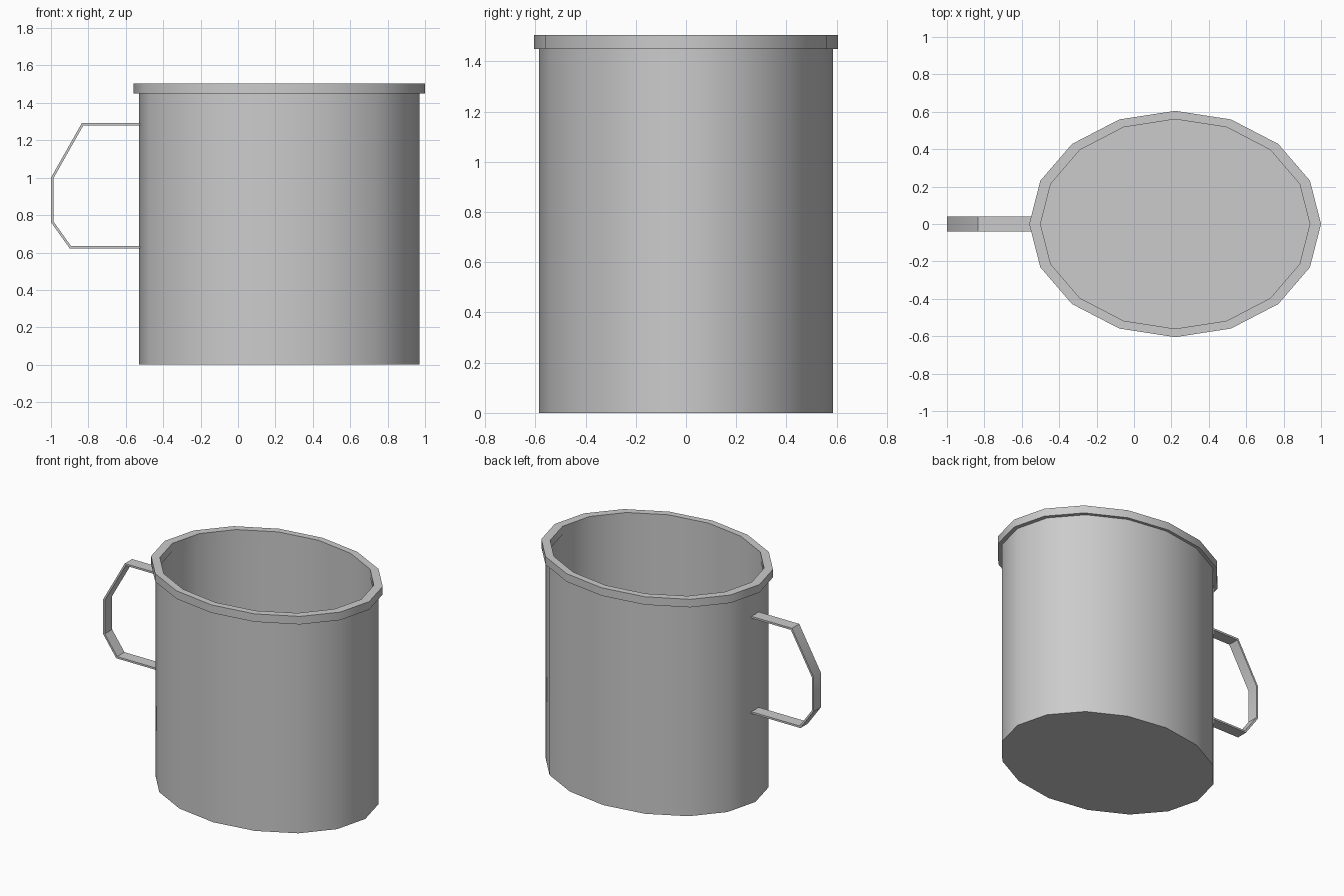
import bpy, bmesh
from math import cos, sin, pi, radians
from mathutils import Vector

old = bpy.data.objects.get("Cube")
if old:
    bpy.data.objects.remove(old, do_unlink=True)

SIDES = 16
CENTRE_X = 0.22

grey = bpy.data.materials.new("mug_grey")
grey.use_nodes = True
grey.diffuse_color = (0.6, 0.6, 0.6, 1)
grey.node_tree.nodes["Principled BSDF"].inputs["Base Color"].default_value = (0.6, 0.6, 0.6, 1)


def finish(name, bm, angle):
    bmesh.ops.recalc_face_normals(bm, faces=bm.faces[:])
    mesh = bpy.data.meshes.new(name)
    bm.to_mesh(mesh)
    bm.free()
    mesh.materials.append(grey)
    obj = bpy.data.objects.new(name, mesh)
    bpy.context.collection.objects.link(obj)
    bpy.ops.object.select_all(action='DESELECT')
    obj.select_set(True)
    bpy.context.view_layer.objects.active = obj
    bpy.ops.object.shade_smooth_by_angle(angle=radians(angle))
    return obj


def oval_loft(name, profile, closed):
    """Join oval rings (x radius, y radius, z); cap the ends or close the loop."""
    bm = bmesh.new()
    rings = []
    for rx, ry, z in profile:
        rings.append([bm.verts.new((CENTRE_X + rx * cos(2 * pi * i / SIDES),
                                    ry * sin(2 * pi * i / SIDES), z))
                      for i in range(SIDES)])
    pairs = list(zip(rings, rings[1:]))
    if closed:
        pairs.append((rings[-1], rings[0]))
    else:
        bm.faces.new(rings[0])
        bm.faces.new(rings[-1])
    for a, b in pairs:
        for i in range(SIDES):
            j = (i + 1) % SIDES
            bm.faces.new((a[i], a[j], b[j], b[i]))
    return finish(name, bm, 30)


# Hollow cup: outer base, outer wall, inner wall, inner floor
oval_loft("cup_body", [(0.75, 0.585, 0), (0.75, 0.585, 1.47),
                       (0.725, 0.563, 1.47), (0.725, 0.563, 0.02)], False)

# Raised lip around the mouth
oval_loft("rim", [(0.78, 0.605, 1.45), (0.78, 0.605, 1.505),
                  (0.72, 0.56, 1.505), (0.72, 0.56, 1.45)], True)

# Flat strap handle: an offset path extruded sideways
path = [Vector(p) for p in [(-0.525, 1.292), (-0.835, 1.292), (-1.0, 1.0),
                            (-1.0, 0.762), (-0.9, 0.622), (-0.525, 0.622)]]
THICK, HALF_WIDTH = 0.013, 0.04


def inward(a, b):
    d = (b - a).normalized()
    return Vector((-d.y, d.x))


inner = []
for i, p in enumerate(path):
    n1 = inward(path[max(i - 1, 0)], path[max(i, 1)])
    n2 = inward(path[min(i, len(path) - 2)], path[min(i + 1, len(path) - 1)])
    inner.append(p + (n1 + n2) * THICK / (1 + n1.dot(n2)))

bm = bmesh.new()
strips = [[bm.verts.new((p.x, y, p.y)) for p in line]
          for line, y in [(path, -HALF_WIDTH), (path, HALF_WIDTH),
                          (inner, HALF_WIDTH), (inner, -HALF_WIDTH)]]
for k in range(4):
    a, b = strips[k], strips[(k + 1) % 4]
    for i in range(len(path) - 1):
        bm.faces.new((a[i], a[i + 1], b[i + 1], b[i]))
for end in (0, -1):
    bm.faces.new([s[end] for s in strips])
finish("handle", bm, 30)
